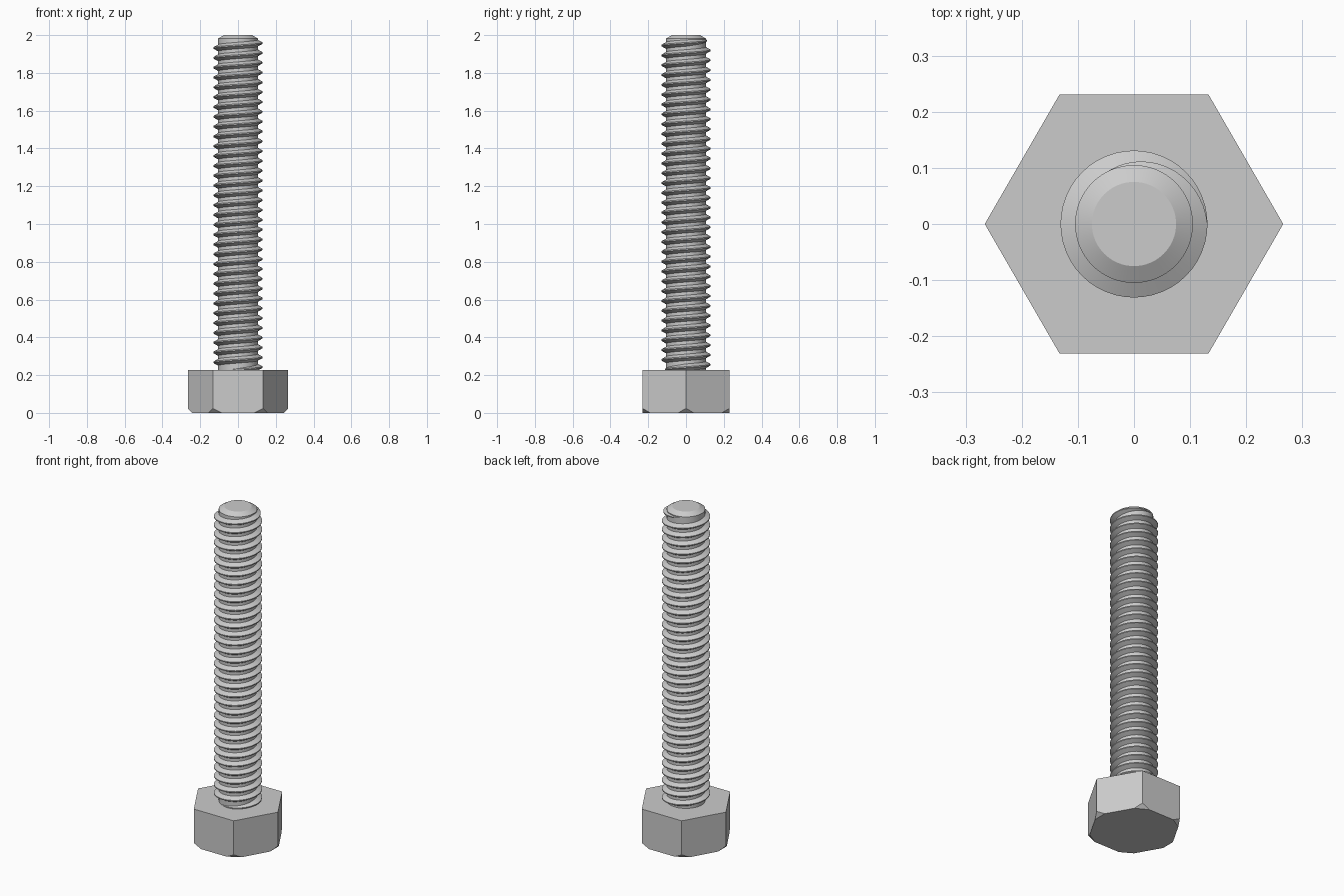
import bpy, bmesh, math
from mathutils import Matrix, Vector

if "Cube" in bpy.data.objects:
    bpy.data.objects.remove(bpy.data.objects["Cube"], do_unlink=True)

HEAD_R, HEAD_H, CLIP = 0.266, 0.228, 0.024
ROOT_R, CREST_R, PITCH = 0.105, 0.131, 0.052
TOP, THREAD_END, TURNS = 2.0, 1.958, 33
STEPS = 48

# Single steel colour
steel = bpy.data.materials.new("steel grey")
steel.use_nodes = True
colour = (0.6, 0.6, 0.6, 1)
steel.diffuse_color = colour
steel.node_tree.nodes["Principled BSDF"].inputs["Base Color"].default_value = colour


def finish(name, bm, smooth=True):
    bmesh.ops.recalc_face_normals(bm, faces=bm.faces)
    mesh = bpy.data.meshes.new(name)
    bm.to_mesh(mesh)
    bm.free()
    mesh.materials.append(steel)
    obj = bpy.data.objects.new(name, mesh)
    bpy.context.collection.objects.link(obj)
    if smooth:
        bpy.ops.object.select_all(action='DESELECT')
        obj.select_set(True)
        bpy.context.view_layer.objects.active = obj
        bpy.ops.object.shade_smooth_by_angle(angle=math.radians(25))
    return obj


# Hexagonal head with its six lower corners clipped
bm = bmesh.new()
ring = [bm.verts.new((HEAD_R * math.cos(i * math.pi / 3),
                      HEAD_R * math.sin(i * math.pi / 3), 0)) for i in range(6)]
base = bm.faces.new(ring)
up = bmesh.ops.extrude_face_region(bm, geom=[base])["geom"]
bmesh.ops.translate(bm, vec=(0, 0, HEAD_H),
                    verts=[v for v in up if isinstance(v, bmesh.types.BMVert)])
for i in range(6):
    a = i * math.pi / 3
    out = Vector((math.cos(a), math.sin(a), 0))
    cut = bmesh.ops.bisect_plane(bm, geom=bm.verts[:] + bm.edges[:] + bm.faces[:],
                                 plane_co=out * (HEAD_R - CLIP),
                                 plane_no=out - Vector((0, 0, 1)), clear_outer=True)
    edges = [e for e in cut["geom_cut"] if isinstance(e, bmesh.types.BMEdge)]
    bmesh.ops.edgeloop_fill(bm, edges=edges)
finish("hex_head", bm, smooth=False)

# Shank core with a chamfered tip
bm = bmesh.new()
profile = [(0, HEAD_H - 0.02), (ROOT_R, HEAD_H - 0.02), (ROOT_R, TOP - 0.018),
           (0.075, TOP), (0, TOP)]
verts = [bm.verts.new((r, 0, z)) for r, z in profile]
edges = [bm.edges.new(pair) for pair in zip(verts, verts[1:])]
bmesh.ops.spin(bm, geom=verts + edges, cent=(0, 0, 0), axis=(0, 0, 1),
               angle=2 * math.pi, steps=64)
bmesh.ops.remove_doubles(bm, verts=bm.verts, dist=0.0001)
finish("shank", bm)

# Right-handed helical thread that fades into the shank at both ends
bm = bmesh.new()
start = THREAD_END - TURNS * PITCH
fade = STEPS // 3
previous = None
for i in range(-fade, TURNS * STEPS + fade + 1):
    turn = i / STEPS
    overrun = max(-i, i - TURNS * STEPS, 0) / fade
    height = 1 - overrun
    crest = ROOT_R - 0.001 + (CREST_R - ROOT_R + 0.001) * height
    half = 0.003 + 0.0155 * height
    section = [(ROOT_R - 0.002, -half), (crest, -0.003),
               (crest, 0.003), (ROOT_R - 0.002, half)]
    spin = Matrix.Rotation(2 * math.pi * turn, 3, 'Z')
    current = [bm.verts.new(spin @ Vector((r, 0, start + turn * PITCH + dz)))
               for r, dz in section]
    if previous:
        for k in range(4):
            n = (k + 1) % 4
            bm.faces.new((previous[k], previous[n], current[n], current[k]))
    else:
        bm.faces.new(current)
    previous = current
bm.faces.new(previous)
finish("thread", bm)
